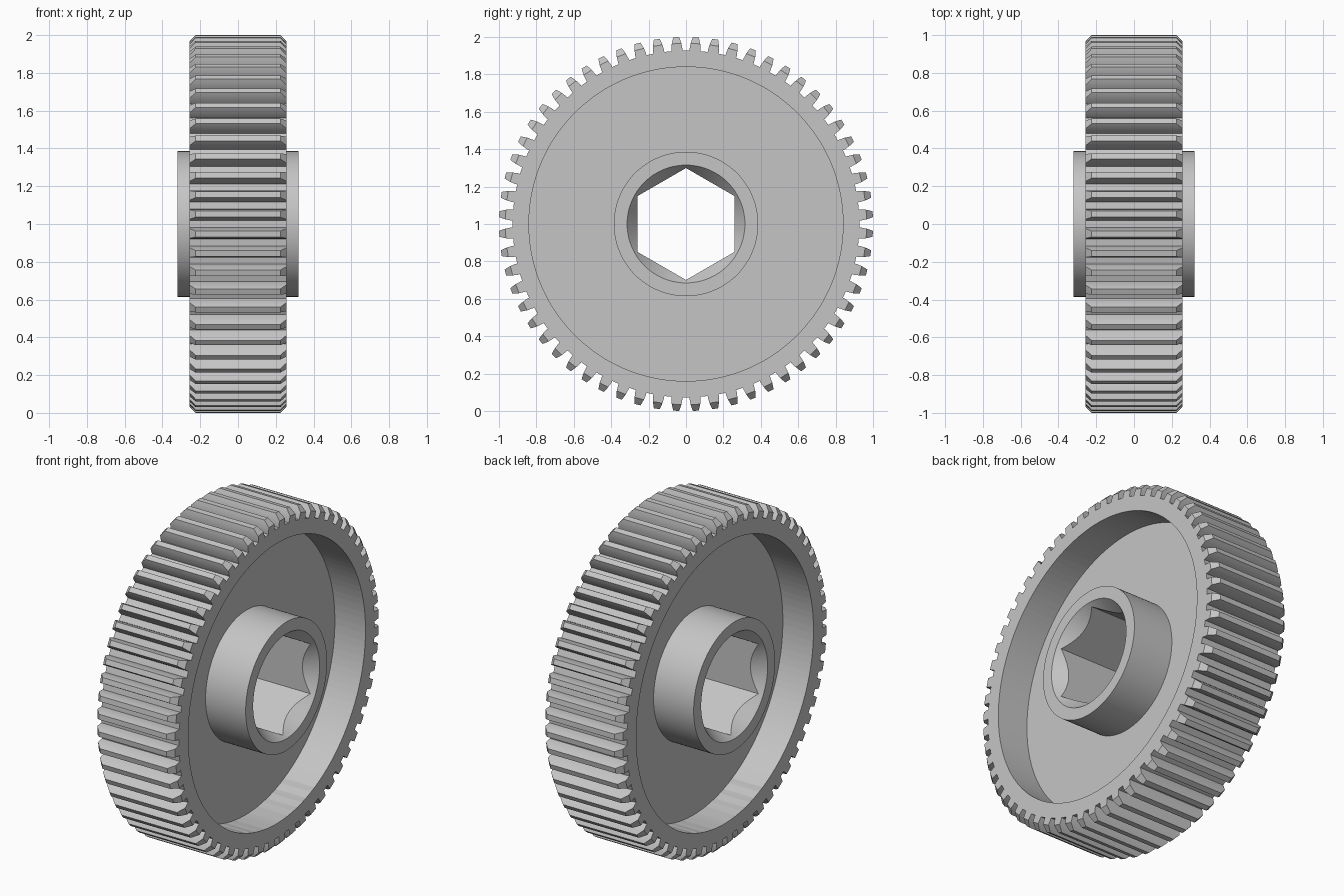
import bpy, bmesh
from math import sin, cos, tan, acos, pi, radians

cube = bpy.data.objects.get("Cube")
if cube:
    bpy.data.objects.remove(cube, do_unlink=True)

TEETH = 60
ROOT, TIP = 0.927, 1.0
PITCH = 30 / 31
BASE = PITCH * cos(radians(14.5))
CHAMFER = 0.966            # radius where the tooth end chamfer starts
HALF_RIM, HALF_HUB, HALF_WEB = 0.258, 0.321, 0.055
RECESS, HUB, BORE = 0.84, 0.386, 0.315
HEX_FLAT = 0.259           # half the distance across the flats
BORE_SLOPE = 0.75          # radius lost per unit of depth in the bore mouth

steel = bpy.data.materials.new("plain grey metal")
steel.use_nodes = True
grey = (0.56, 0.56, 0.56, 1)
steel.diffuse_color = grey
steel.node_tree.nodes["Principled BSDF"].inputs["Base Color"].default_value = grey


def point(x, r, a):
    """Point at angle a around the gear axle, measured from straight up."""
    return (x, r * sin(a), 1 + r * cos(a))


def finish(name, bm):
    bmesh.ops.recalc_face_normals(bm, faces=bm.faces)
    mesh = bpy.data.meshes.new(name)
    bm.to_mesh(mesh)
    bm.free()
    mesh.materials.append(steel)
    obj = bpy.data.objects.new(name, mesh)
    bpy.context.collection.objects.link(obj)
    bpy.ops.object.select_all(action='DESELECT')
    obj.select_set(True)
    bpy.context.view_layer.objects.active = obj
    bpy.ops.object.shade_smooth_by_angle(angle=radians(25))


def bridge(bm, first, second):
    n = len(first)
    for i in range(n):
        j = (i + 1) % n
        bm.faces.new((first[i], first[j], second[j], second[i]))


def lathe(name, profile, segments):
    """Closed ring; profile(a) gives the (x, radius) section at each angle."""
    bm = bmesh.new()
    angles = [2 * pi * i / segments for i in range(segments)]
    sections = [[bm.verts.new(point(x, r, a)) for x, r in profile(a)] for a in angles]
    for i in range(segments):
        bridge(bm, sections[i], sections[(i + 1) % segments])
    finish(name, bm)


# Toothed rim: involute flanks, chamfered tooth ends
def involute(r):
    t = acos(min(1, BASE / r))
    return tan(t) - t


def half_angle(r):
    return pi / (2 * TEETH) + involute(PITCH) - involute(max(r, BASE))


radii = [ROOT, BASE, CHAMFER, 0.984, TIP]
flank = [(-half_angle(r), r) for r in radii]
tooth = flank + [(-a, r) for a, r in reversed(flank)]
outline = [(a + (k + 0.5) * 2 * pi / TEETH, r) for k in range(TEETH) for a, r in tooth]

bm = bmesh.new()
outer, inner = [], []
for side in (-1, 1):
    edge = [bm.verts.new(point(side * (HALF_RIM - max(0, r - CHAMFER)), r, a))
            for a, r in outline]
    low = [(v, a) for v, (a, r) in zip(edge, outline) if r <= CHAMFER]
    wall = [bm.verts.new(point(side * HALF_RIM, RECESS, a)) for v, a in low]
    bridge(bm, [v for v, a in low], wall)
    for k in range(TEETH):
        start = k * len(tooth)
        bm.faces.new(edge[start + 2:start + len(tooth) - 2])
    outer.append(edge)
    inner.append(wall)
bridge(bm, *outer)
bridge(bm, *inner)
finish("toothed_rim", bm)


# Thin web joining the rim to the hub
def web_profile(a):
    r0, r1 = HUB - 0.01, RECESS + 0.01
    return [(-HALF_WEB, r0), (-HALF_WEB, r1), (HALF_WEB, r1), (HALF_WEB, r0)]


lathe("web", web_profile, 180)


# Hub with a hexagonal bore whose mouths are countersunk
def hub_profile(a):
    hexagon = HEX_FLAT / cos(a % (pi / 3) - pi / 6)
    mouth = HALF_HUB - (BORE - hexagon) / BORE_SLOPE
    half = [(HALF_HUB, HUB), (HALF_HUB, BORE), (mouth, hexagon)]
    return half + [(-x, r) for x, r in reversed(half)]


lathe("hub", hub_profile, 144)
